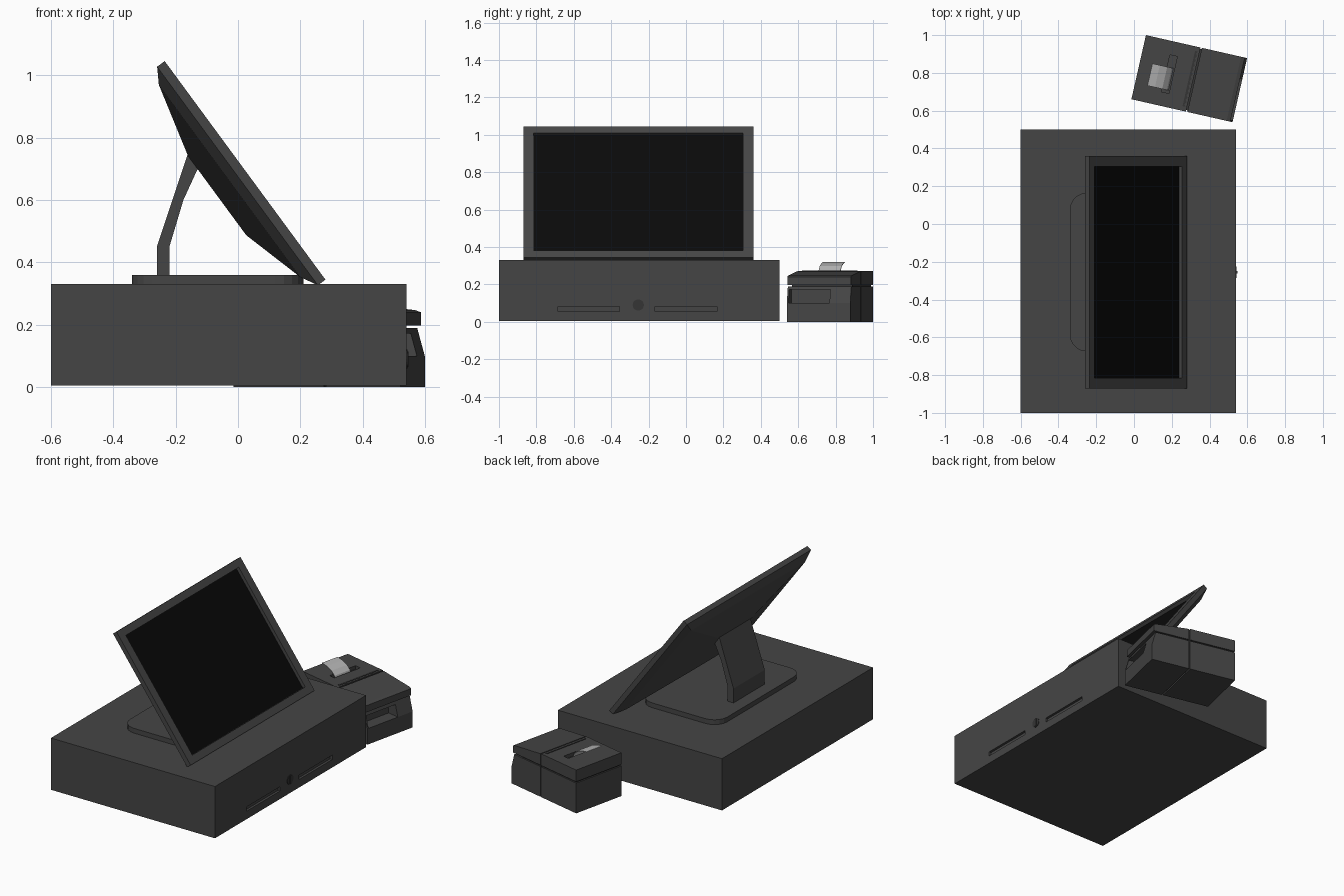
import bpy, bmesh
from math import radians, cos, sin, pi
from mathutils import Vector, Matrix

if "Cube" in bpy.data.objects:
    bpy.data.objects.remove(bpy.data.objects["Cube"])

def material(name, v):
    m = bpy.data.materials.new(name)
    m.diffuse_color = (v, v, v, 1)
    m.use_nodes = True
    m.node_tree.nodes["Principled BSDF"].inputs["Base Color"].default_value = m.diffuse_color
    return m

BODY = material("dark_grey", 0.06)
DARK = material("charcoal", 0.035)
BLACK = material("screen_black", 0.003)
WHITE = material("paper_grey", 0.45)

def finish(name, bm, mat):
    bmesh.ops.recalc_face_normals(bm, faces=bm.faces)
    me = bpy.data.meshes.new(name)
    bm.to_mesh(me)
    bm.free()
    me.materials.append(mat)
    ob = bpy.data.objects.new(name, me)
    bpy.context.collection.objects.link(ob)
    return ob

def loft(name, loops, mat):
    """Skin between equal-length point loops and cap both ends."""
    bm = bmesh.new()
    rings = [[bm.verts.new(p) for p in loop] for loop in loops]
    for a, b in zip(rings, rings[1:]):
        for i in range(len(a)):
            j = (i + 1) % len(a)
            bm.faces.new((a[i], a[j], b[j], b[i]))
    bm.faces.new(rings[0])
    bm.faces.new(rings[-1])
    return finish(name, bm, mat)

def prism(name, pts, lo, hi, mat=BODY, axis='y'):
    """Extrude a profile: (x, z) along y, or (x, y) along z, or (y, z) along x."""
    put = {'x': lambda p, t: (t, p[0], p[1]),
           'y': lambda p, t: (p[0], t, p[1]),
           'z': lambda p, t: (p[0], p[1], t)}[axis]
    return loft(name, [[put(p, t) for p in pts] for t in (lo, hi)], mat)

def rect(a0, a1, b0, b1):
    return [(a0, b0), (a1, b0), (a1, b1), (a0, b1)]

def box(name, x, y, z, mat=BODY):
    return prism(name, rect(*x, *z), *y, mat)

def rounded(x0, x1, y0, y1, r, n=5):
    pts = []
    for k, (cx, cy) in enumerate([(x1 - r, y1 - r), (x0 + r, y1 - r), (x0 + r, y0 + r), (x1 - r, y0 + r)]):
        for i in range(n + 1):
            a = pi / 2 * (k + i / n)
            pts.append((cx + r * cos(a), cy + r * sin(a)))
    return pts

def cut(ob, *cutters):
    for c in cutters:
        m = ob.modifiers.new("cut", 'BOOLEAN')
        m.operation, m.object, m.solver = 'DIFFERENCE', c, 'EXACT'
        bpy.context.view_layer.objects.active = ob
        bpy.ops.object.modifier_apply(modifier=m.name)
        bpy.data.objects.remove(c)

# Cash drawer with two pull slots on the +x side
YC = -0.255
drawer = box("cash_drawer", (-0.6, 0.54), (-1, 0.5), (0.005, 0.33))
cut(drawer, *[box("slot_cutter", (0.525, 0.6), (y, y + 0.33), (0.055, 0.082))
              for y in (-0.685, -0.165)])

# Drawer lock with key bar
ring = [(YC + 0.03 * cos(2 * pi * i / 20), 0.09 + 0.03 * sin(2 * pi * i / 20)) for i in range(20)]
prism("drawer_lock", ring, 0.53, 0.543, DARK, 'x')
box("lock_key_bar", (0.53, 0.547), (YC - 0.007, YC + 0.007), (0.065, 0.115), DARK)

# Stand base and bent neck
prism("stand_base", rounded(-0.34, 0.21, -0.675, 0.165, 0.09), 0.33, 0.36, BODY, 'z')
prism("stand_neck", [(-0.26, 0.35), (-0.22, 0.35), (-0.22, 0.45), (-0.175, 0.6),
                     (-0.12, 0.72), (-0.155, 0.765), (-0.26, 0.45)], YC - 0.155, YC + 0.155)

# Tilted display: u runs down the screen, d runs backwards from the front face
TOP = Vector((-0.235, YC, 1.045))
U = Vector((0.593, 0, -0.806))
N = Vector((0.806, 0, 0.593))

def ring4(u0, u1, half, d):
    return [TOP + U * u + Vector((0, y, 0)) - N * d
            for u, y in ((u0, -half), (u0, half), (u1, half), (u1, -half))]

loft("display_housing", [ring4(0.045, 0.824, 0.56, 0.022), ring4(0.045, 0.824, 0.56, 0),
                         ring4(0, 0.869, 0.615, 0), ring4(0, 0.869, 0.615, 0.03),
                         ring4(0.05, 0.815, 0.565, 0.06), ring4(0.29, 0.604, 0.155, 0.12)], BODY)
loft("display_glass", [ring4(0.046, 0.823, 0.559, 0.024), ring4(0.046, 0.823, 0.559, 0.02)], BLACK)

# Receipt printer, built around its own origin and then turned into place
W = 0.174
SEAM = 0.028
G = 0.004
rear_x = -0.272
front_lower = prism("printer_front_lower", [(SEAM + G, 0), (0.277, 0), (0.277, 0.1),
                                            (0.252, 0.19), (SEAM + G, 0.19)], -W, W)
cut(front_lower, box("pocket_cutter", (0.2, 0.3), (-0.165, 0.06), (0.1, 0.172)))
rear_lid = prism("printer_rear_lid", rect(rear_x, SEAM - G, 0.198, 0.272), -W, W)
cut(rear_lid, box("paper_slot_cutter", (-0.125, -0.085), (-0.1, 0.1), (0.25, 0.3)))
printer = [
    front_lower, rear_lid,
    prism("printer_rear_lower", rect(rear_x, SEAM - G, 0, 0.19), -W, W),
    prism("printer_front_lid", [(SEAM + G, 0.198), (0.265, 0.198), (0.265, 0.24),
                                (0.245, 0.247), (SEAM + G, 0.27)], -W, W),
    box("printer_core", (rear_x + 0.008, 0.192), (-W + 0.008, W - 0.008), (0.01, 0.235), DARK),
]

# Serrated tear strip beside the lid seam
teeth = [(0.0, -0.15), (0.0, 0.15)]
for i in range(25):
    y = 0.15 - i * 0.0125
    teeth.append((0.008 if i % 2 else 0.016, y))
printer.append(prism("tear_strip", teeth, 0.268, 0.275, DARK, 'z'))

# Paper curling up and back out of the slot
path = [(-0.092, 0.252), (-0.1, 0.275), (-0.125, 0.298), (-0.165, 0.313), (-0.205, 0.32)]
paper = path + [(x - 0.002, z - 0.003) for x, z in reversed(path)]
printer.append(prism("receipt_paper", paper, -0.085, 0.035, WHITE))

place = Matrix.Translation((0.29, 0.77, 0)) @ Matrix.Rotation(radians(-12.8), 4, 'Z')
for ob in printer:
    ob.matrix_world = place
